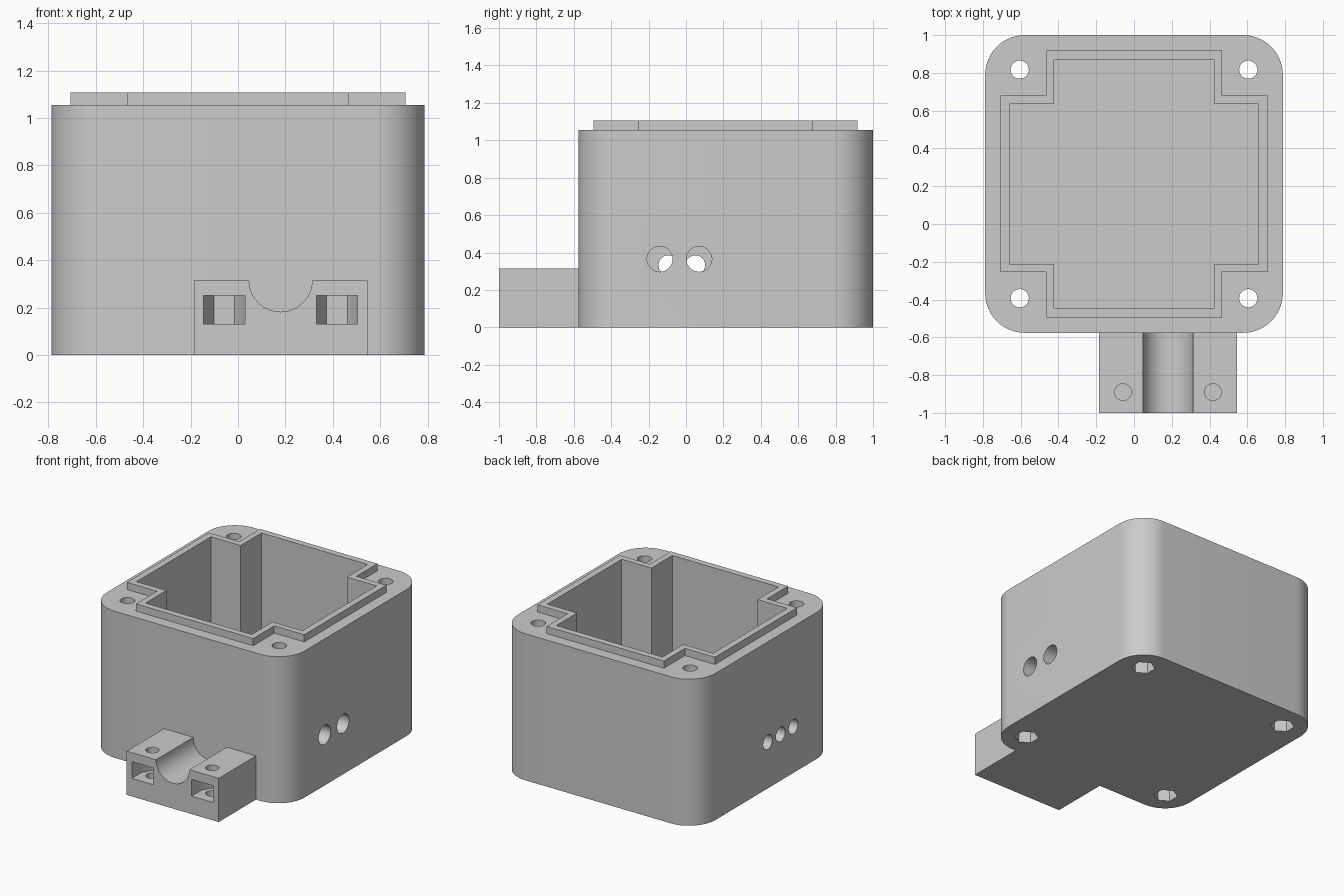
import bpy, bmesh
from math import cos, sin, pi, radians
from mathutils import Matrix

if "Cube" in bpy.data.objects:
    bpy.data.objects.remove(bpy.data.objects["Cube"])

grey = bpy.data.materials.new("light grey plastic")
grey.use_nodes = True
grey.diffuse_color = (0.6, 0.6, 0.6, 1)
grey.node_tree.nodes["Principled BSDF"].inputs["Base Color"].default_value = (0.6, 0.6, 0.6, 1)


def prism(name, outline, low, high, matrix=Matrix()):
    """Extrude an outline from low to high along local z."""
    bm = bmesh.new()
    face = bm.faces.new([bm.verts.new((x, y, low)) for x, y in outline])
    top = bmesh.ops.extrude_face_region(bm, geom=[face])["geom"]
    bmesh.ops.translate(bm, vec=(0, 0, high - low),
                        verts=[v for v in top if isinstance(v, bmesh.types.BMVert)])
    bmesh.ops.transform(bm, matrix=matrix, verts=bm.verts)
    bmesh.ops.recalc_face_normals(bm, faces=bm.faces)
    mesh = bpy.data.meshes.new(name)
    bm.to_mesh(mesh)
    bm.free()
    mesh.materials.append(grey)
    obj = bpy.data.objects.new(name, mesh)
    bpy.context.collection.objects.link(obj)
    return obj


def ngon(x, y, r, sides=48, turn=0.0):
    return [(x + r * cos(turn + 2 * pi * i / sides),
             y + r * sin(turn + 2 * pi * i / sides)) for i in range(sides)]


def rect(x0, x1, y0, y1):
    return [(x0, y0), (x1, y0), (x1, y1), (x0, y1)]


def rounded(half, cy, r, steps=14):
    pts = []
    for q, (sx, sy) in enumerate([(1, 1), (-1, 1), (-1, -1), (1, -1)]):
        for i in range(steps + 1):
            a = (q + i / steps) * pi / 2
            pts.append((sx * (half - r) + r * cos(a), cy + sy * (half - r) + r * sin(a)))
    return pts


def cross(wide, narrow, cy):
    """Square with its four corners notched out."""
    quarter = [(wide, narrow), (narrow, narrow), (narrow, wide)]
    pts = []
    for _ in range(4):
        pts += quarter
        quarter = [(-y, x) for x, y in quarter]
    return [(x, y + cy) for x, y in pts]


def combine(target, tool, operation="DIFFERENCE"):
    mod = target.modifiers.new("shape", "BOOLEAN")
    mod.operation, mod.solver, mod.object = operation, "EXACT", tool
    bpy.context.view_layer.objects.active = target
    bpy.ops.object.modifier_apply(modifier=mod.name)
    bpy.data.objects.remove(tool)


MID, HALF = 0.212, 0.788
ALONG_X = Matrix(((0, 0, 1, 0), (1, 0, 0, 0), (0, 1, 0, 0), (0, 0, 0, 1)))
ALONG_Y = Matrix.Rotation(radians(90), 4, "X")

# Box with raised lip and notched cavity
box = prism("enclosure_box", rounded(HALF, MID, 0.21), 0, 1.055)
combine(box, prism("lip", cross(0.706, 0.467, MID), 0.9, 1.107), "UNION")
combine(box, prism("cavity", cross(0.66, 0.423, MID), 0.13, 1.3))

# Corner screw holes with hexagonal nut pockets underneath
for sx in (-1, 1):
    for sy in (-1, 1):
        x, y = sx * 0.605, MID + sy * 0.605
        combine(box, prism("screw_hole", ngon(x, y, 0.048), -0.1, 1.2))
        combine(box, prism("nut_pocket", ngon(x, y, 0.08, 6, pi / 2), -0.1, 0.13))

# Cable holes: two on the left wall, three on the right wall
for y in (-0.14, 0.07):
    combine(box, prism("cable_hole", ngon(y, 0.365, 0.068), 0.5, 1, ALONG_X))
for y in (-0.095, 0.05, 0.195):
    combine(box, prism("small_cable_hole", ngon(y, 0.333, 0.052), -1, -0.5, ALONG_X))

# Cable clamp block with a half-round groove
FRONT = MID - HALF
CX = 0.18
clamp = prism("cable_clamp", rect(CX - 0.366, CX + 0.366, -1, FRONT), 0, 0.315)
combine(clamp, prism("groove", ngon(CX, 0.315, 0.133, 64), 0.4, 1.2, ALONG_Y))

# Clamp screw holes and front-loading nut slots
for side in (-1, 1):
    x, y, r = CX + side * 0.238, -0.89, 0.087
    back = [(x + r * cos(a * pi / 3), y + r * sin(a * pi / 3)) for a in range(4)]
    slot = back + [(x - r, -1.1), (x + r, -1.1)]
    combine(clamp, prism("nut_slot", slot, 0.13, 0.25))
    combine(clamp, prism("clamp_hole", ngon(x, y, 0.044), 0.05, 0.5))

# Smooth curved walls, keep edges crisp
for obj in (box, clamp):
    bpy.ops.object.select_all(action="DESELECT")
    obj.select_set(True)
    bpy.context.view_layer.objects.active = obj
    bpy.ops.object.shade_smooth_by_angle(angle=radians(30))
